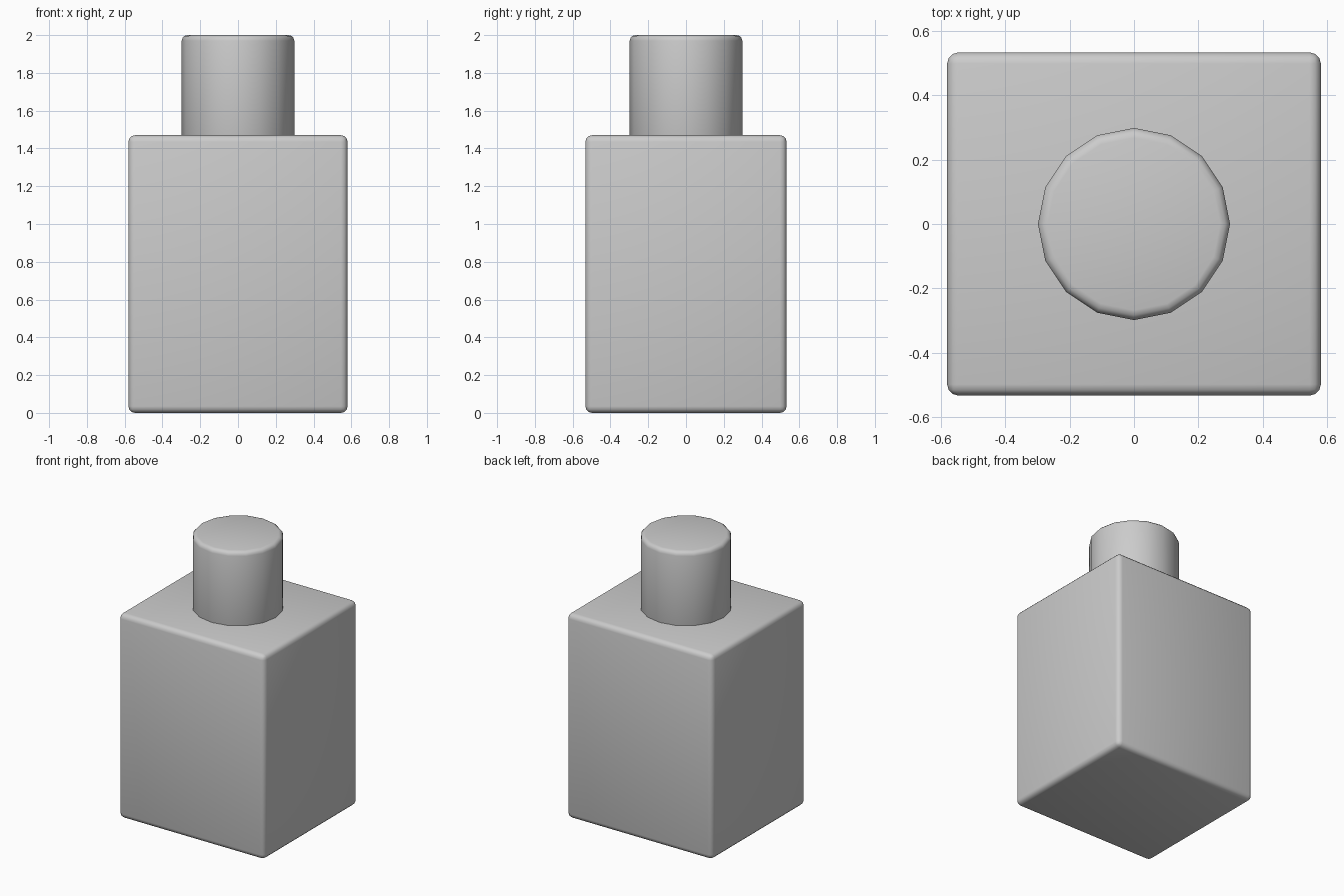
import bpy
import math

if "Cube" in bpy.data.objects:
    bpy.data.objects.remove(bpy.data.objects["Cube"])


def finish(obj, name, width):
    """Name the part, round its sharp edges and shade it smooth."""
    obj.name = name
    bpy.ops.object.transform_apply(location=False, rotation=False, scale=True)
    bevel = obj.modifiers.new("rounded_edges", 'BEVEL')
    bevel.width = width
    bevel.segments = 3
    bevel.limit_method = 'ANGLE'
    bevel.angle_limit = math.radians(40)
    bpy.ops.object.shade_smooth()


# Rectangular bottle body
BODY_TOP = 1.47
bpy.ops.mesh.primitive_cube_add(size=1, location=(0, 0, BODY_TOP / 2))
body = bpy.context.object
body.scale = (1.16, 1.065, BODY_TOP)
finish(body, "bottle_body", 0.035)

# Sixteen-sided round cap, seated slightly into the body
CAP_BOTTOM = 1.43
bpy.ops.mesh.primitive_cylinder_add(
    vertices=16, radius=0.298, depth=2 - CAP_BOTTOM,
    location=(0, 0, (2 + CAP_BOTTOM) / 2))
finish(bpy.context.object, "bottle_cap", 0.03)
